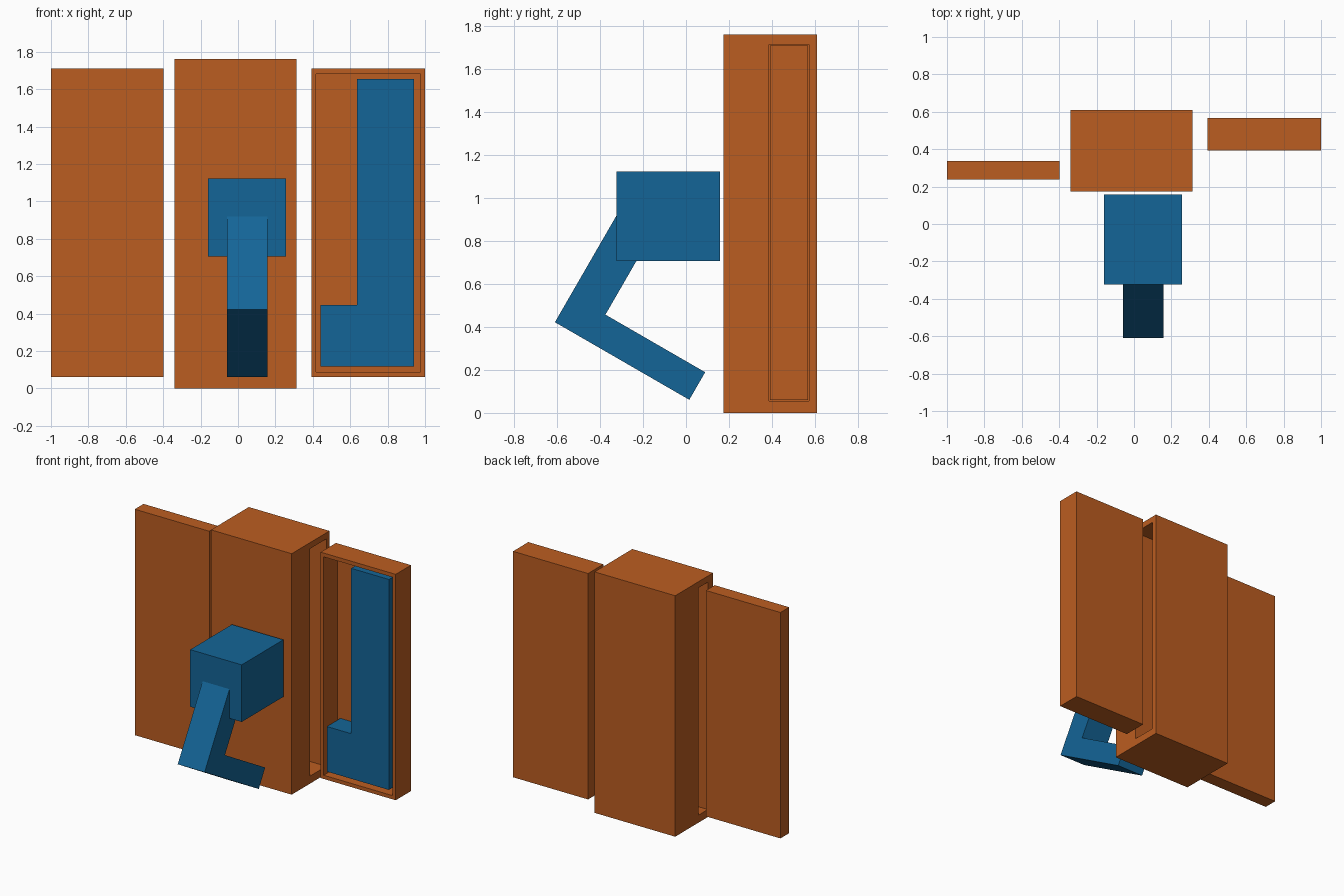
import bpy, math

if "Cube" in bpy.data.objects:
    bpy.data.objects.remove(bpy.data.objects["Cube"])


def material(name, rgb):
    m = bpy.data.materials.new(name)
    m.diffuse_color = (*rgb, 1)
    m.use_nodes = True
    m.node_tree.nodes["Principled BSDF"].inputs["Base Color"].default_value = m.diffuse_color
    return m


ORANGE = material("orange", (0.50, 0.11, 0.015))
BLUE = material("blue", (0.007, 0.13, 0.31))


def prism(name, pts, depth, place, mat):
    """Extrude a 2D outline between two depths; place maps (u, v, d) to xyz."""
    n = len(pts)
    verts = [place(u, v, d) for d in depth for u, v in pts]
    faces = [tuple(range(n)), tuple(range(2 * n - 1, n - 1, -1))]
    faces += [(i, i + n, (i + 1) % n + n, (i + 1) % n) for i in range(n)]
    me = bpy.data.meshes.new(name)
    me.from_pydata(verts, [], faces)
    import bmesh
    bm = bmesh.new()
    bm.from_mesh(me)
    bmesh.ops.recalc_face_normals(bm, faces=bm.faces)
    bm.to_mesh(me)
    bm.free()
    ob = bpy.data.objects.new(name, me)
    bpy.context.collection.objects.link(ob)
    if mat:
        me.materials.append(mat)
    return ob


def box(name, x, y, z, mat=None):
    pts = [(x[0], z[0]), (x[1], z[0]), (x[1], z[1]), (x[0], z[1])]
    return prism(name, pts, y, lambda u, v, d: (u, d, v), mat)


def cut(target, x, y, z):
    cutter = box(target.name + "_cutter", x, y, z)
    cutter.hide_render = True
    mod = target.modifiers.new("cut", 'BOOLEAN')
    mod.operation, mod.solver, mod.object = 'DIFFERENCE', 'EXACT', cutter
    bpy.context.view_layer.objects.active = target
    bpy.ops.object.modifier_apply(modifier=mod.name)
    bpy.data.objects.remove(cutter)


# Central housing with a side slot for each sliding panel
housing = box("housing", (-0.34, 0.312), (0.174, 0.61), (0, 1.76), ORANGE)
cut(housing, (-0.30, 0.5), (0.387, 0.573), (0.055, 1.715))
cut(housing, (-0.5, 0.27), (0.234, 0.341), (0.055, 1.715))

# Left solid panel
box("left_panel", (-1.0, -0.398), (0.237, 0.338), (0.06, 1.71), ORANGE)

# Right tray, open at the front
tray = box("right_tray", (0.394, 1.0), (0.392, 0.568), (0.06, 1.71), ORANGE)
cut(tray, (0.418, 0.975), (0.3, 0.553), (0.087, 1.682))

# L-shaped insert lying in the tray
outline = [(0.44, 0.118), (0.942, 0.118), (0.942, 1.655),
           (0.637, 1.655), (0.637, 0.447), (0.44, 0.447)]
prism("tray_insert", outline, (0.397, 0.553), lambda u, v, d: (u, d, v), BLUE)

# Block in front of the housing
box("handle_block", (-0.16, 0.256), (-0.323, 0.158), (0.706, 1.123), BLUE)

# Bent handle: right-angled profile tilted 30 degrees
a = math.radians(30)
profile = [(0, 0), (0.722, 0), (0.722, 0.148), (0.186, 0.148),
           (0.186, 0.68), (0, 0.68)]


def tilted(u, v, d):
    return (d, -0.61 + u * math.cos(a) + v * math.sin(a),
            0.422 - u * math.sin(a) + v * math.cos(a))


prism("bent_handle", profile, (-0.06, 0.157), tilted, BLUE)
